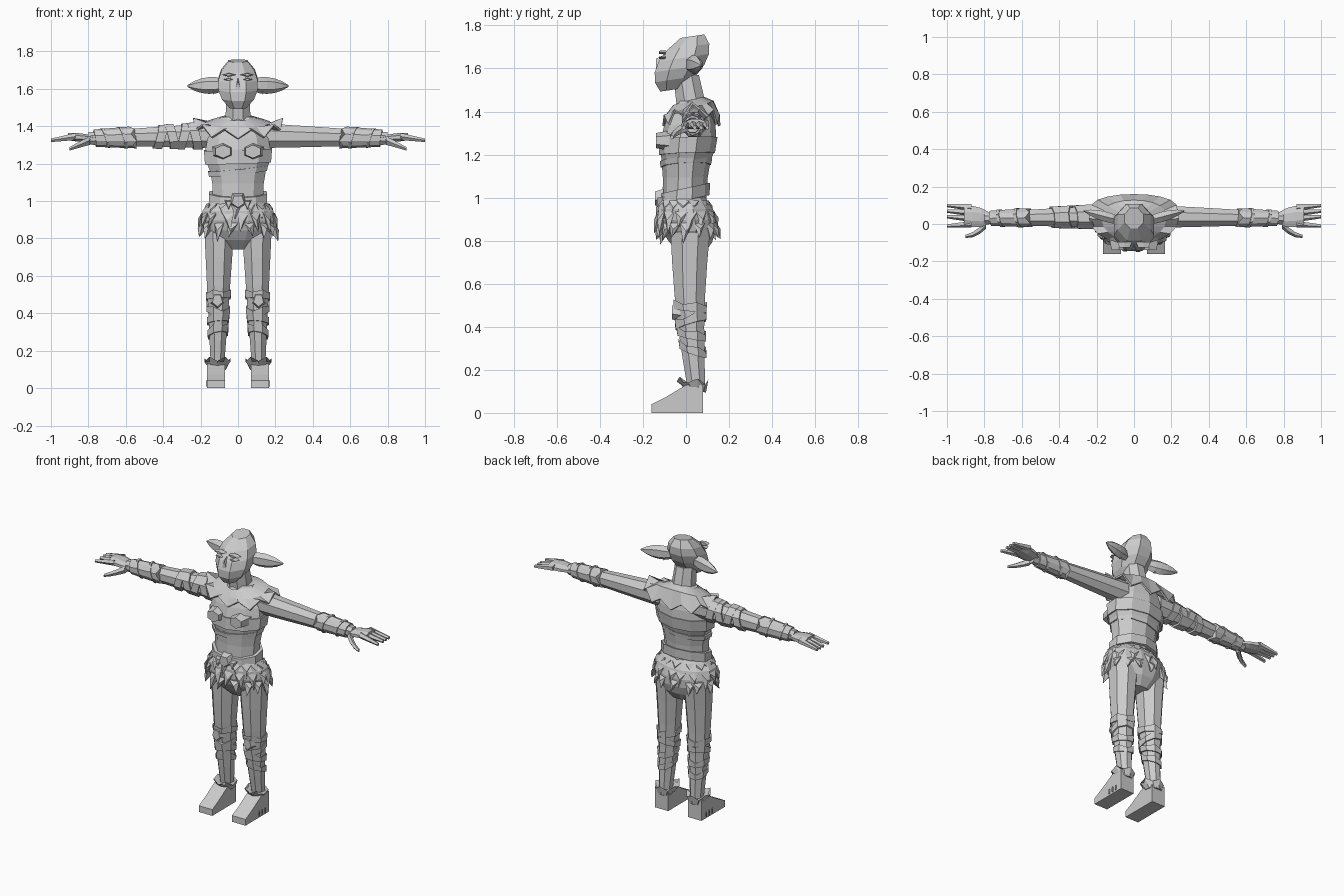
import bpy
import bmesh
import math
import random
from mathutils import Vector

random.seed(4)
cube = bpy.data.objects.get("Cube")
if cube:
    bpy.data.objects.remove(cube, do_unlink=True)

clay = bpy.data.materials.new("plain grey")
clay.use_nodes = True
clay.diffuse_color = (.6, .6, .6, 1)
clay.node_tree.nodes["Principled BSDF"].inputs["Base Color"].default_value = clay.diffuse_color
CENTRE = {"": 1}
BOTH = {"left_": 1, "right_": -1}
RIGHT = {"right_": -1}


def build(name, verts, faces, sides=CENTRE, thickness=0):
    """Make one flat-shaded object per side, mirrored across x."""
    for prefix, sign in sides.items():
        mesh = bpy.data.meshes.new(prefix + name)
        mesh.from_pydata([(x * sign, y, z) for x, y, z in verts], [], faces)
        bm = bmesh.new()
        bm.from_mesh(mesh)
        bmesh.ops.recalc_face_normals(bm, faces=bm.faces)
        bm.to_mesh(mesh)
        bm.free()
        mesh.materials.append(clay)
        obj = bpy.data.objects.new(prefix + name, mesh)
        bpy.context.collection.objects.link(obj)
        if thickness:
            solid = obj.modifiers.new("thickness", 'SOLIDIFY')
            solid.thickness = thickness


def section(t, start, end, radius, tip, swell=0, bow=0, **rest):
    """Centre and radius of a limb at the fraction t of its length."""
    arch = math.sin(math.pi * min(t, 1)) if 0 < t < 1 else 0
    centre = Vector(start).lerp(Vector(end), t) + Vector((0, bow * arch, 0))
    return centre, radius + (tip - radius) * t + swell * arch ** .75


def tube(name, sides=CENTRE, squash=1, n=8, steps=5, tilt=(0, 0), jag=0, **shape):
    """Loft flat-sided rings along x or z; jag makes the first rim ragged."""
    run = Vector(shape["end"]) - Vector(shape["start"])
    sideways = abs(run.x) > abs(run.z)
    grow = 1 / math.cos(math.pi / n)
    verts, faces = [], []
    for r in range(steps + 1):
        centre, radius = section(r / steps, **shape)
        for i in range(n):
            angle = math.tau * (i + .5) / n
            u = radius * grow * math.cos(angle)
            v = radius * grow * math.sin(angle) * squash
            along = tilt[0] * u + tilt[1] * v
            if r == 0:
                along += jag * (-1) ** i
            verts.append(centre + Vector((along, u, v) if sideways else (u, v, along)))
            if r < steps:
                k, j = r * n, (i + 1) % n
                faces.append((k + i, k + j, k + n + j, k + n + i))
    faces += [tuple(range(n)), tuple(range(steps * n, steps * n + n))]
    build(name, verts, faces, sides)


def wrap(name, limb, at, length, extra, **options):
    """A band lying round a limb, a little wider than it."""
    low, high = section(at, **limb), section(at + length, **limb)
    tube(name, start=low[0], end=high[0], radius=low[1] + extra, tip=high[1] + extra,
         squash=limb["squash"], steps=1, **options)


def plate(name, centre, width, height, depth, n=4, sides=CENTRE, taper=.7):
    """A bevelled polygon facing the front; a negative height points it down."""
    verts = []
    for y, scale in ((-depth, taper), (depth, 1)):
        for i in range(n):
            angle = math.tau * i / n
            verts.append(Vector(centre) + Vector((math.sin(angle) * width * scale, y,
                                                  math.cos(angle) * height * scale)))
    faces = [tuple(range(n)), tuple(range(n, n + n))]
    faces += [(i, (i + 1) % n, n + (i + 1) % n, n + i) for i in range(n)]
    build(name, verts, faces, sides)


def extrude(name, outline, inner, outer, sides=BOTH):
    """Extrude a side outline of (y, z) points along x."""
    n = len(outline)
    verts = [(x, y, z) for x in (inner, outer) for y, z in outline]
    faces = [tuple(range(n)), tuple(range(n, n + n))]
    faces += [(i, (i + 1) % n, n + (i + 1) % n, n + i) for i in range(n)]
    build(name, verts, faces, sides)


def locks(name, limb, levels, count, length, width):
    """Staggered rows of pointed locks hanging round a body part."""
    verts, faces = [], []
    for row, level in enumerate(levels):
        centre, radius = section(level, **limb)
        for i in range(count):
            angle = math.tau * (i + row / 2 + random.uniform(-.2, .2)) / count
            out = Vector((math.cos(angle), math.sin(angle), 0))
            across = Vector((-out.y, out.x, 0)) * width
            root = centre + Vector((out.x, out.y * limb["squash"], 0)) * radius
            drop = Vector((0, 0, -length * random.uniform(.8, 1.3)))
            lean = across * random.uniform(-.7, .7)
            k = len(verts)
            verts += [root + across, root - across, root + out * width * .7 + drop * .4,
                      root + out * width * .6 + drop + lean, root - out * width + drop * .4]
            faces += [(k, k + 1, k + 2), (k, k + 2, k + 3), (k + 2, k + 1, k + 3),
                      (k, k + 4, k + 1), (k, k + 3, k + 4), (k + 1, k + 4, k + 3)]
    build(name, verts, faces)


# Body parts that also carry wraps, belts or locks
WAIST = dict(start=(0, -.01, .94), end=(0, 0, 1.17), radius=.14, tip=.15, swell=-.01, squash=.72)
CHEST = dict(start=(0, 0, 1.16), end=(0, .03, 1.45), radius=.15, tip=.09, swell=.05, squash=.7)
SHORTS = dict(start=(0, .03, .74), end=(0, -.01, 1), radius=.08, tip=.15, swell=.08, squash=.67)
LEG = dict(start=(.1, .02, .85), end=(.11, .05, .1), radius=.08, tip=.035, bow=-.015, squash=1.15)
ARM = dict(start=(.12, .04, 1.35), end=(.8, .03, 1.335), radius=.06, tip=.03, swell=.002, squash=1.1)

# Head, neck and ears
tube("head", start=(0, -.07, 1.5), end=(0, .03, 1.75), radius=.045, tip=.05, swell=.06,
     squash=1.1, tilt=(0, .15))
tube("neck", start=(0, .03, 1.4), end=(0, 0, 1.57), radius=.07, tip=.06, steps=2)
tube("ear", start=(.08, .02, 1.62), end=(.27, .07, 1.615), radius=.02, tip=.003, swell=.015,
     squash=1.4, n=6, sides=BOTH)
plate("earlobe", (.13, .03, 1.6), .025, -.03, .01, n=3, sides=BOTH)

# Face
plate("brow", (.05, -.11, 1.675), .04, .01, .015, sides=BOTH)
plate("eyelid", (.05, -.11, 1.65), .03, .008, .015, sides=BOTH)
plate("nose", (0, -.125, 1.61), .025, .05, .015, n=3)
plate("mouth", (0, -.11, 1.555), .05, .015, .02, n=6)
plate("tusk", (.04, -.11, 1.565), .01, .025, .02, n=3, sides=BOTH)

# Torso and chest wraps
tube("waist", n=10, steps=3, **WAIST)
tube("chest", n=10, **CHEST)
wrap("chest_wrap", CHEST, .15, .25, .008, n=10, tilt=(.03, .04))
wrap("lower_wrap", WAIST, .9, .12, .01, n=10, tilt=(.1, .05))
plate("bust", (.08, -.1, 1.265), .065, .05, .04, n=6, sides=BOTH)

# Ragged mantle over the shoulders
verts, faces, count = [], [], 20
for i in range(count):
    a = math.tau * i / count
    side, front = math.sin(a), math.cos(a)
    depth = -.14 * front if front > 0 else .13 * abs(front) ** .5
    point = Vector((.24 * side, .03 + depth, 1.36 + .06 * side ** 4 - .025 * (-1) ** i))
    collar = Vector((.07 * side, .01 - .07 * front, 1.45 - .02 * front))
    middle = collar.lerp(point, .6)
    middle.z = 1.42 - .03 * front
    verts += [collar, middle, point]
    k, j = 3 * i, 3 * ((i + 1) % count)
    faces += [(k, j, j + 1, k + 1), (k + 1, j + 1, j + 2, k + 2)]
build("mantle", verts, faces, thickness=.012)

# Belt, buckle and shaggy shorts
wrap("belt", WAIST, .2, .25, .02, n=10, tilt=(0, .22))
plate("buckle", (0, -.125, 1), .05, -.05, .02, n=5)
plate("buckle_horn", (.05, -.12, .985), .025, -.04, .015, n=3, sides=BOTH)
tube("shorts", n=12, **SHORTS)
locks("fur_locks", SHORTS, (.95, .75, .55), 15, length=.08, width=.03)

# Legs with knee and shin wraps
tube("leg", sides=BOTH, **LEG)
for name, at, lean in (("knee", .45, -.1), ("below_knee", .54, .3), ("shin", .62, -.2), ("calf", .71, -.35)):
    wrap(name + "_wrap", LEG, at, .05, .008, sides=BOTH, tilt=(lean / 2, lean), jag=.008)
plate("knee_pad", (.11, -.045, .47), .04, -.05, .02, n=5, sides=BOTH)

# Shoes with stitches and ragged ankle cuffs
extrude("shoe", [(-.16, 0), (-.16, .04), (-.1, .07), (0, .13), (.08, .13), (.08, 0)], .07, .165)
tube("ankle_cuff", start=(.11, .03, .15), end=(.11, .045, .1), radius=.07, tip=.045, n=10,
     steps=2, sides=BOTH, tilt=(0, -.1), jag=.012)
for i in range(3):
    y = .03 * i - .03
    extrude("shoe_stitch", [(y, .01), (y + .01, .01), (y + .01, .04), (y, .04)], .16, .17)

# Arms with bracers, and wraps on the right upper arm only
tube("arm", sides=BOTH, **ARM)
wrap("bracer", ARM, .65, .3, .008, n=10, sides=BOTH, tilt=(.1, .15), jag=.012)
for at in (.72, .86):
    wrap("bracer_cord", ARM, at, .02, .012, sides=BOTH, tilt=(.2, .3))
for i in range(4):
    wrap("upper_arm_wrap", ARM, .13 + i * .09, .07, .009, sides=RIGHT, tilt=(.1, .25 * (-1) ** i))

# Hands
tube("palm", start=(.77, .03, 1.335), end=(.91, .045, 1.345), radius=.03, tip=.05, swell=.015,
     squash=.4, steps=3, sides=BOTH)
for i, name in enumerate(("index", "middle", "ring", "little")):
    base = Vector((.87, .03 * i, 1.345))
    spread = Vector((.13, -.01 if i == 0 else .01, -.02))
    tube(name + "_finger", start=base, end=base + spread, radius=.016, tip=.008, n=5, steps=2, sides=BOTH)
tube("thumb", start=(.79, 0, 1.325), end=(.9, -.065, 1.28), radius=.02, tip=.008, bow=-.015,
     n=5, steps=3, sides=BOTH)
